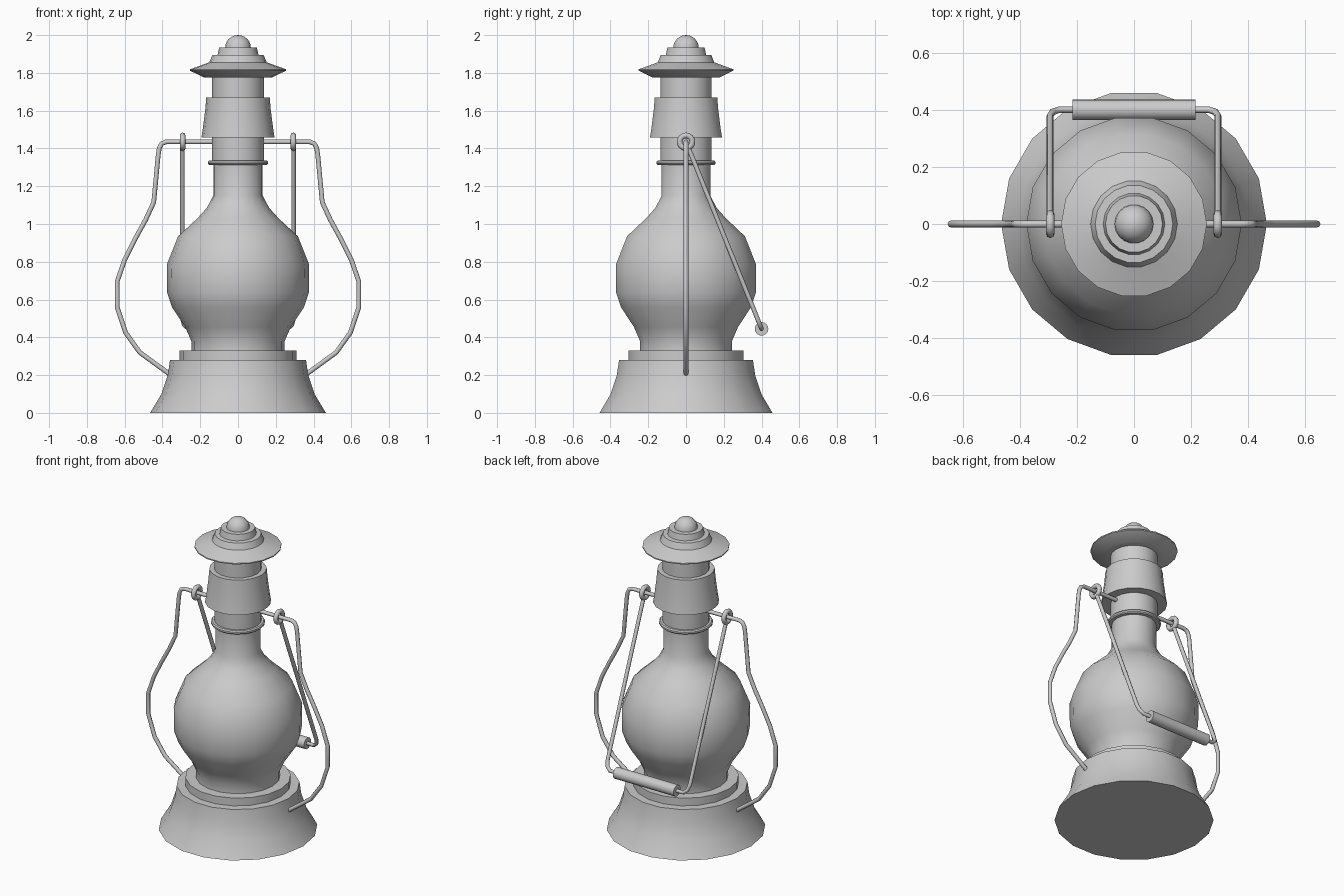
import bpy, bmesh, math
from math import cos, sin, pi

if "Cube" in bpy.data.objects:
    bpy.data.objects.remove(bpy.data.objects["Cube"])

SIDES = 18


def finish(ob, angle=40):
    bpy.ops.object.select_all(action='DESELECT')
    ob.select_set(True)
    bpy.context.view_layer.objects.active = ob
    bpy.ops.object.shade_smooth_by_angle(angle=math.radians(angle))


def lathe(name, profile, sides=SIDES, loop=False):
    """Revolve (radius, height) points, listed bottom to top outside, around z."""
    bm = bmesh.new()
    rings = [[bm.verts.new((r * cos(2 * pi * i / sides), r * sin(2 * pi * i / sides), z))
              for i in range(sides)] for r, z in profile]
    pairs = list(zip(rings, rings[1:])) + ([(rings[-1], rings[0])] if loop else [])
    for a, b in pairs:
        for i in range(sides):
            j = (i + 1) % sides
            bm.faces.new((a[i], a[j], b[j], b[i]))
    bmesh.ops.remove_doubles(bm, verts=bm.verts, dist=1e-5)
    me = bpy.data.meshes.new(name)
    bm.to_mesh(me)
    bm.free()
    ob = bpy.data.objects.new(name, me)
    bpy.context.collection.objects.link(ob)
    finish(ob)
    return ob


def rod(name, points, radius=0.0125):
    """Round wire following a list of points."""
    cu = bpy.data.curves.new(name, 'CURVE')
    cu.dimensions = '3D'
    cu.bevel_depth = radius
    cu.bevel_resolution = 2
    cu.use_fill_caps = True
    sp = cu.splines.new('POLY')
    sp.points.add(len(points) - 1)
    for p, co in zip(sp.points, points):
        p.co = (*co, 1)
    ob = bpy.data.objects.new(name, cu)
    bpy.context.collection.objects.link(ob)
    return ob


# Flared base with stepped collar
lathe("base", [(0, 0), (0.465, 0), (0.405, 0.10), (0.372, 0.20), (0.36, 0.28),
               (0.309, 0.28), (0.309, 0.33), (0.24, 0.33)])

# Glass globe running up into the neck
lathe("globe", [(0.247, 0.33), (0.247, 0.38), (0.28, 0.455), (0.35, 0.56), (0.375, 0.635),
                (0.377, 0.785), (0.317, 0.935), (0.215, 1.03), (0.165, 1.085),
                (0.131, 1.15), (0.131, 1.315)])

# Ring around the neck
lathe("neck_ring", [(0.13, 1.313), (0.152, 1.313), (0.158, 1.319), (0.158, 1.329),
                    (0.152, 1.336), (0.13, 1.336)])

# Chimney: collar, bell and upper tube
lathe("chimney", [(0.138, 1.33), (0.138, 1.457), (0.194, 1.457), (0.187, 1.50),
                  (0.174, 1.60), (0.168, 1.67), (0.138, 1.67), (0.138, 1.785)])

# Cap: wide brim, two steps and a domed knob
dome = [(0.068 * cos(a * pi / 12), 1.934 + 0.066 * sin(a * pi / 12)) for a in range(7)]
lathe("cap", [(0.13, 1.776), (0.18, 1.776), (0.255, 1.812), (0.255, 1.819), (0.19, 1.842),
              (0.152, 1.856), (0.136, 1.894), (0.108, 1.896), (0.1, 1.934)] + dome)

# Side frame wires and bail pivots, mirrored left and right
frame = [(0.12, 1.435), (0.38, 1.435), (0.405, 1.425), (0.417, 1.40), (0.423, 1.36),
         (0.446, 1.115), (0.49, 1.02), (0.545, 0.92), (0.60, 0.81), (0.64, 0.695),
         (0.64, 0.56), (0.595, 0.425), (0.52, 0.32), (0.355, 0.20)]
for side, s in (("left", -1), ("right", 1)):
    rod("frame_" + side, [(s * x, 0, z) for x, z in frame])
    bpy.ops.mesh.primitive_torus_add(major_radius=0.034, minor_radius=0.015,
                                     major_segments=16, minor_segments=8,
                                     location=(s * 0.293, 0, 1.435), rotation=(0, pi / 2, 0))
    eye = bpy.context.object
    eye.name = "pivot_eye_" + side
    finish(eye, 60)

# Carrying bail hanging down behind, as (x, fraction of the drop)
half = [(0.294, 0.03), (0.294, 0.945), (0.285, 0.98), (0.262, 1.0)]
bail = [(-x, t) for x, t in half] + [(x, t) for x, t in reversed(half)]
rod("bail", [(x, 0.40 * t, 1.435 - 0.99 * t) for x, t in bail], 0.012)

# Grip on the bail
bpy.ops.mesh.primitive_cylinder_add(vertices=16, radius=0.036, depth=0.432,
                                    location=(0, 0.40, 0.445), rotation=(0, pi / 2, 0))
bpy.context.object.name = "grip"
finish(bpy.context.object)
